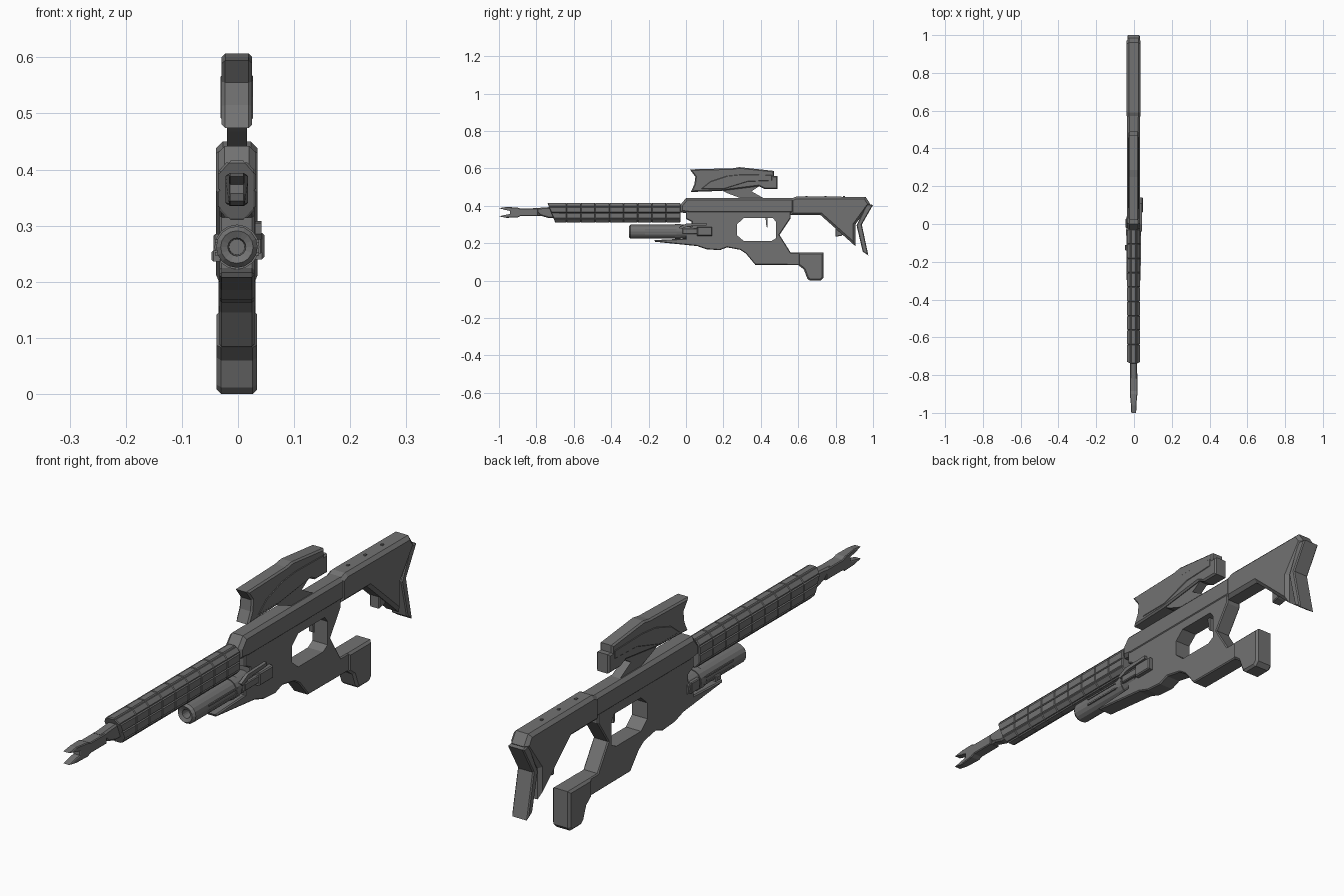
import bpy, bmesh, math
from mathutils import Vector

old = bpy.data.objects.get("Cube")
if old:
    bpy.data.objects.remove(old, do_unlink=True)

GREY = (0.17, 0.17, 0.17, 1)
steel = bpy.data.materials.new("dark grey")
steel.use_nodes = True
steel.diffuse_color = GREY
bsdf = next(n for n in steel.node_tree.nodes if n.type == 'BSDF_PRINCIPLED')
bsdf.inputs["Base Color"].default_value = GREY
bsdf.inputs["Roughness"].default_value = 0.6
CX = -0.002


def finish(name, bm):
    bmesh.ops.recalc_face_normals(bm, faces=bm.faces)
    mesh = bpy.data.meshes.new(name)
    bm.to_mesh(mesh)
    bm.free()
    mesh.materials.append(steel)
    obj = bpy.data.objects.new(name, mesh)
    bpy.context.collection.objects.link(obj)
    return obj


def prism(name, outline, half, chamfer=0, cx=CX):
    """Side outline of (y, z) points, widened along x, with chamfered rims."""
    bm = bmesh.new()
    face = bm.faces.new([bm.verts.new((cx - half, y, z)) for y, z in outline])
    ext = bmesh.ops.extrude_face_region(bm, geom=[face])
    moved = [g for g in ext["geom"] if isinstance(g, bmesh.types.BMVert)]
    bmesh.ops.translate(bm, verts=moved, vec=(2 * half, 0, 0))
    bmesh.ops.recalc_face_normals(bm, faces=bm.faces)
    if chamfer:
        rims = [e for e in bm.edges if abs(e.verts[0].co.x - e.verts[1].co.x) < 1e-6]
        bmesh.ops.bevel(bm, geom=rims, offset=chamfer, segments=1,
                        affect='EDGES', clamp_overlap=True)
    return finish(name, bm)


def box(name, y0, y1, z0, z1, half, chamfer=0, cx=CX):
    return prism(name, [(y0, z0), (y1, z0), (y1, z1), (y0, z1)], half, chamfer, cx)


def loft(name, rings, panel=0):
    """Skin closed rings of points; panel raises each side face."""
    bm = bmesh.new()
    loops = [[bm.verts.new(p) for p in ring] for ring in rings]
    sides = []
    for a, b in zip(loops, loops[1:]):
        for i in range(len(a)):
            j = (i + 1) % len(a)
            sides.append(bm.faces.new((a[i], a[j], b[j], b[i])))
    bm.faces.new(loops[0])
    bm.faces.new(loops[-1])
    bmesh.ops.recalc_face_normals(bm, faces=bm.faces)
    if panel:
        bmesh.ops.inset_individual(bm, faces=sides, thickness=panel, depth=panel)
    return finish(name, bm)


def circle(y, r, cz, sides=16):
    return [Vector((CX + r * math.cos(math.tau * i / sides), y,
                    cz + r * math.sin(math.tau * i / sides))) for i in range(sides)]


# Receiver with lower tray and grip bar, and its trigger opening
body = prism("receiver_body", [
    (0, .43), (0, .33), (.03, .315), (.03, .29), (0, .28), (0, .225),
    (-.17, .217), (-.165, .208), (.06, .185), (.11, .168), (.18, .163),
    (.22, .178), (.29, .165), (.32, .145), (.37, .085), (.66, .083),
    (.66, .15), (.56, .15), (.50, .245), (.56, .335), (.56, .43)], .031, .004)
cutter = prism("trigger_opening", [
    (.273, .302), (.31, .335), (.465, .335), (.482, .313),
    (.482, .227), (.455, .211), (.31, .211), (.273, .243)], .1)
cutter.hide_render = True
cut = body.modifiers.new("opening", 'BOOLEAN')
cut.operation, cut.solver, cut.object = 'DIFFERENCE', 'EXACT', cutter
bpy.context.view_layer.objects.active = body
bpy.ops.object.modifier_apply(modifier=cut.name)
bpy.data.objects.remove(cutter, do_unlink=True)
prism("upper_receiver", [(-.03, .405), (0, .442), (.58, .442), (.58, .358),
                         (.02, .358), (-.03, .365)], .034, .012)
prism("trigger", [(.425, .34), (.437, .34), (.437, .283), (.43, .287)], .008)
prism("grip_end", [(.60, .15), (.60, .083), (.63, .06), (.648, .012), (.662, 0),
                   (.72, 0), (.735, .015), (.735, .15)], .036, .008)

# Shoulder stock
prism("stock", [(.56, .437), (.59, .45), (.96, .448), (.985, .41), (.905, .30),
                (.905, .185), (.81, .27), (.72, .35), (.56, .35)], .037, .012)
prism("stock_lug", [(.80, .30), (.80, .235), (.83, .24), (.86, .26), (.86, .30)], .02, .003)
prism("butt_plate", [(1.0, .405), (.94, .30), (.975, .135), (.945, .155),
                     (.912, .295), (.965, .41)], .033, .004)
for i in range(3):
    box("stock_stud", .64 + i * .1, .65 + i * .1, .44, .453, .004)

# Ribbed handguard: ten-sided shell with raised panels and a raked front
half_section = [(.014, .412), (.030, .394), (.030, .363), (.030, .332), (.014, .314)]
section = half_section + [(-x, z) for x, z in reversed(half_section)]
stations = [-.03 - .076 * i for i in range(9)] + [-.72]
rings = []
for k, y in enumerate(stations):
    rake = .4 if k == 9 else 0
    rings.append([Vector((CX + x, y - rake * (z - .363), z)) for x, z in section])
loft("handguard", rings, .004)

# Barrel and forked muzzle
box("barrel", -.83, -.68, .347, .381, .015, .005)
prism("barrel_collar", [(-.82, .387), (-.735, .393), (-.68, .393), (-.68, .335),
                        (-.735, .335), (-.78, .348)], .019, .006)
muzzle = prism("forked_muzzle", [
    (-1, .388), (-.96, .394), (-.90, .391), (-.885, .385), (-.79, .385),
    (-.79, .345), (-.885, .345), (-.90, .338), (-.96, .336), (-1, .344),
    (-.965, .352), (-.94, .357), (-.94, .373), (-.965, .378)], .02, .003)
for v in muzzle.data.vertices:
    if v.co.y < -.93:
        v.co.x = CX + (v.co.x - CX) * .7

# Optical sight
prism("sight_body", [
    (.02, .595), (.25, .601), (.285, .607), (.47, .587), (.47, .56), (.49, .56),
    (.49, .49), (.42, .49), (.39, .505), (.19, .48), (.025, .474),
    (.045, .515), (.05, .555)], .027, .006)
prism("sight_side_panel", [
    (.08, .49), (.13, .53), (.22, .56), (.30, .568), (.46, .565), (.46, .535),
    (.33, .53), (.20, .49)], .029, .002)
prism("sight_mount", [(.18, .49), (.40, .51), (.35, .478), (.42, .438),
                      (.30, .438), (.22, .468)], .018)

# Underbarrel tube with a recessed front
tube = [(-.26, .014), (-.30, .016), (-.306, .029), (-.296, .037), (.04, .037)]
loft("underbarrel_tube", [circle(y, r, .262) for y, r in tube])
loft("tube_band", [circle(y, .040, .262) for y in (-.06, -.03)])
for side in (-1, 1):
    for z in (.25, .272):
        box("tube_rail", -.22, -.05, z - .003, z + .003, .004, 0, CX + side * .035)

# Side latch, link arm and opposite catch
box("latch_block", .06, .14, .24, .287, .014, .004, .033)
box("latch_base", -.02, .08, .25, .278, .012, .003, .031)
prism("link_arm", [(-.04, .285), (.0, .305), (.11, .308), (.11, .296), (.01, .290),
                   (-.03, .275)], .006, 0, .036)
box("side_catch", -.14, -.11, .236, .256, .009, .003, -.038)
box("rear_catch", -.02, .03, .245, .285, .012, .003, -.032)
